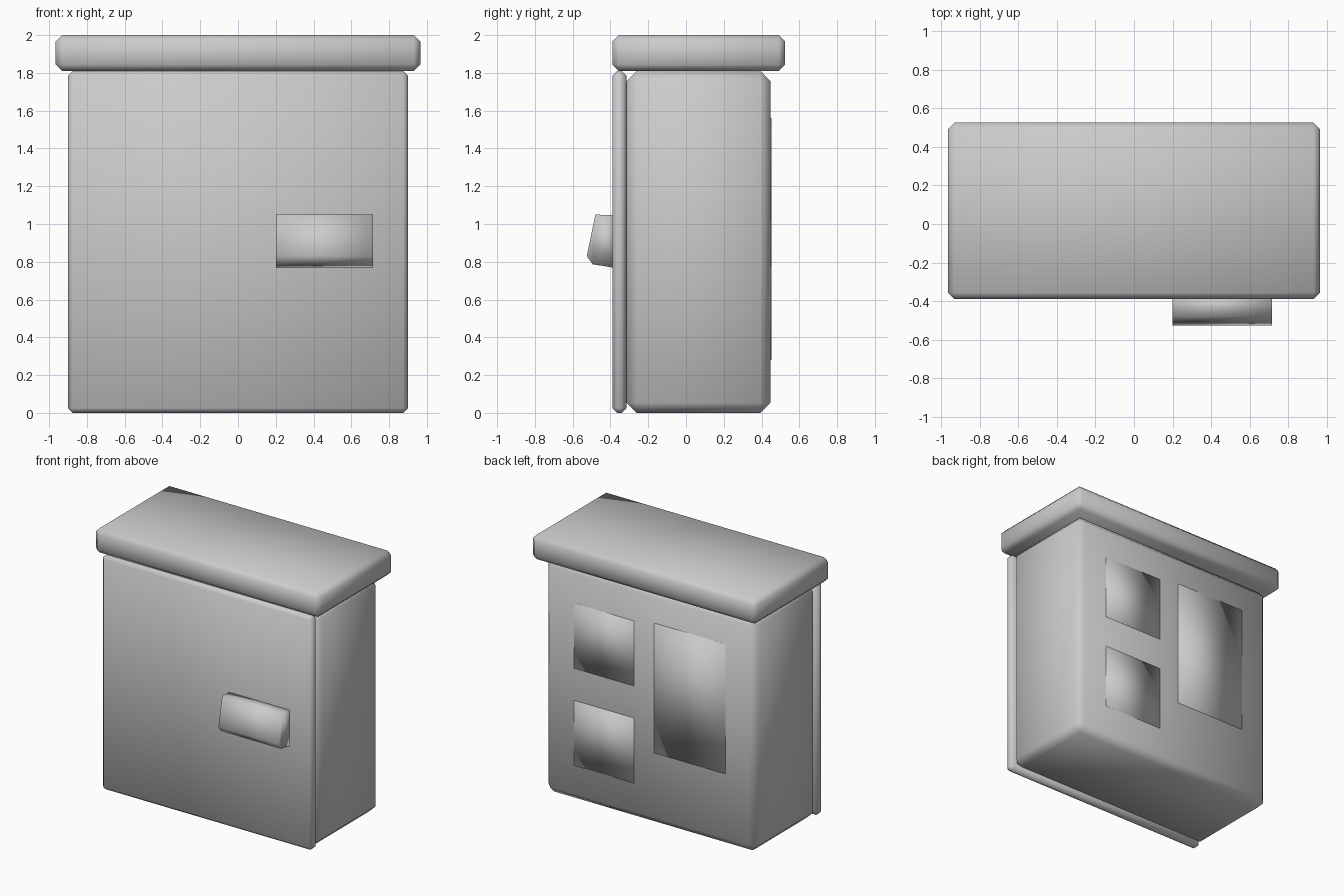
import bpy, bmesh

if "Cube" in bpy.data.objects:
    bpy.data.objects.remove(bpy.data.objects["Cube"])


def finish(name, bm):
    bmesh.ops.recalc_face_normals(bm, faces=bm.faces)
    mesh = bpy.data.meshes.new(name)
    bm.to_mesh(mesh)
    bm.free()
    mesh.shade_smooth()
    obj = bpy.data.objects.new(name, mesh)
    bpy.context.collection.objects.link(obj)
    return obj


def box(name, lo, hi, chamfer=0.0):
    """Smooth-shaded box between two corners with a one-step chamfer."""
    bm = bmesh.new()
    bmesh.ops.create_cube(bm, size=1)
    for v in bm.verts:
        v.co = [(a + b) / 2 + c * (b - a) for a, b, c in zip(lo, hi, v.co)]
    if chamfer:
        bmesh.ops.bevel(bm, geom=bm.edges[:], offset=chamfer, segments=1,
                        profile=0.5, affect='EDGES')
    return finish(name, bm)


# Cabinet body, door and overhanging lid
box("cabinet_body", (-0.9, -0.315, 0), (0.9, 0.447, 1.81), 0.053)
box("door", (-0.9, -0.39, 0), (0.9, -0.315, 1.81), 0.025)
box("lid", (-0.965, -0.39, 1.81), (0.965, 0.525, 2.0), 0.034)

# Nearly flush panels on the back
panels = {
    "back_panel_upper": (0.13, 0.64, 1.03, 1.53),
    "back_panel_lower": (0.13, 0.64, 0.28, 0.78),
    "back_panel_tall": (-0.65, -0.045, 0.56, 1.56),
}
for name, (x0, x1, z0, z1) in panels.items():
    box(name, (x0, 0.40, z0), (x1, 0.452, z1))

# Door handle: side profile (y, z) extruded along x
profile = [(-0.36, 1.045), (-0.48, 1.05), (-0.525, 0.83),
           (-0.495, 0.787), (-0.36, 0.765)]
bm = bmesh.new()
face = bm.faces.new([bm.verts.new((0.20, y, z)) for y, z in profile])
side = bmesh.ops.extrude_face_region(bm, geom=[face], use_keep_orig=True)
bmesh.ops.translate(bm, vec=(0.515, 0, 0),
                    verts=[g for g in side["geom"] if isinstance(g, bmesh.types.BMVert)])
finish("door_handle", bm)
